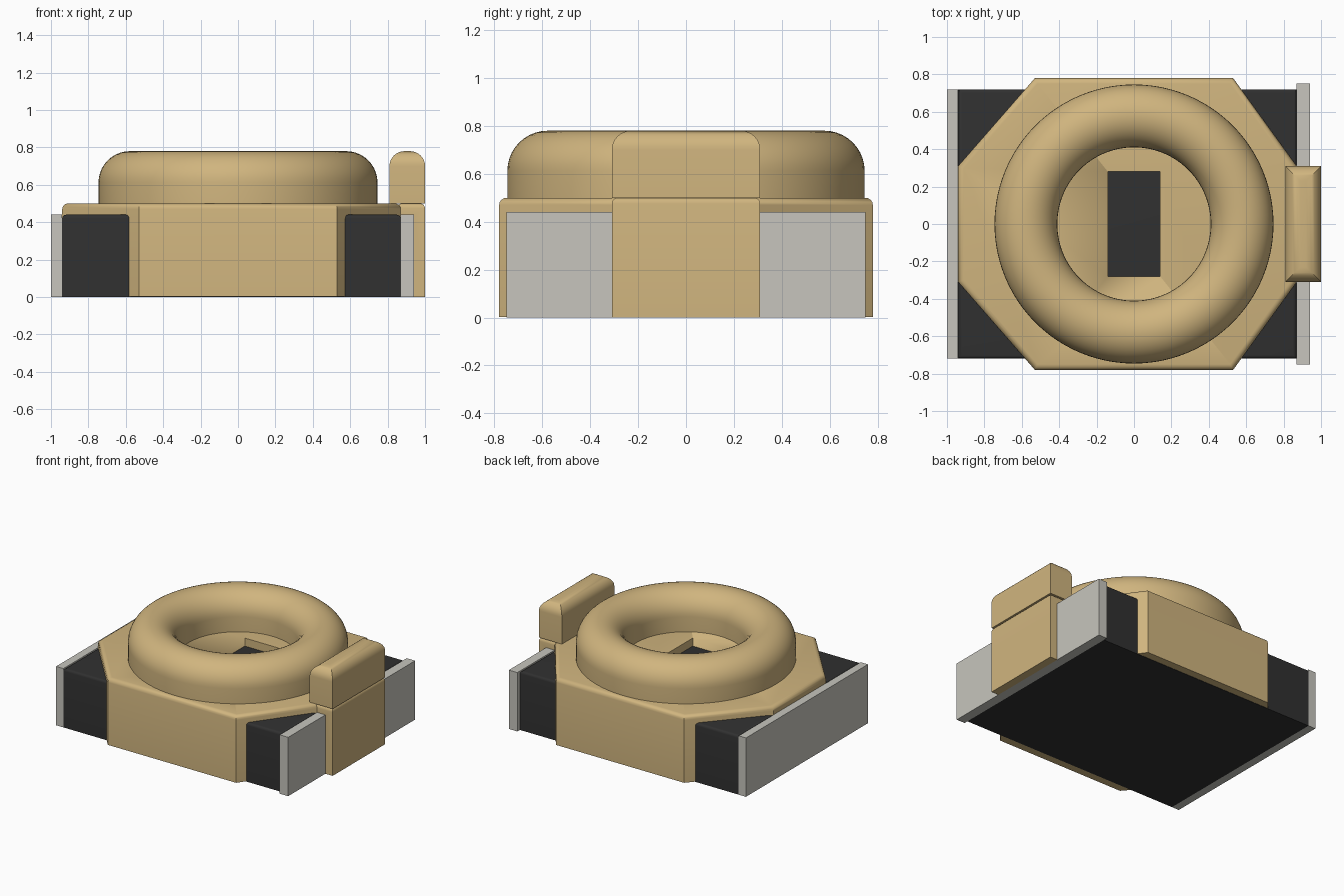
import bpy, bmesh, math
from mathutils import Vector

cube = bpy.data.objects.get("Cube")
if cube:
    bpy.data.objects.remove(cube, do_unlink=True)


def material(name, rgb):
    mat = bpy.data.materials.new(name)
    mat.use_nodes = True
    mat.diffuse_color = (*rgb, 1)
    mat.node_tree.nodes["Principled BSDF"].inputs["Base Color"].default_value = (*rgb, 1)
    return mat


TAN = material("tan plastic", (0.63, 0.46, 0.21))
BLACK = material("black plastic", (0.03, 0.03, 0.03))
GREY = material("light grey", (0.57, 0.56, 0.51))


def finish(name, bm, mat):
    """Turn a bmesh into a shaded, coloured object."""
    bmesh.ops.recalc_face_normals(bm, faces=bm.faces)
    mesh = bpy.data.meshes.new(name)
    bm.to_mesh(mesh)
    bm.free()
    mesh.materials.append(mat)
    obj = bpy.data.objects.new(name, mesh)
    bpy.context.collection.objects.link(obj)
    bpy.ops.object.select_all(action='DESELECT')
    obj.select_set(True)
    bpy.context.view_layer.objects.active = obj
    bpy.ops.object.shade_smooth_by_angle(angle=math.radians(35))
    return obj


def prism(name, outline, direction, mat, round_top=0, segments=4):
    """Extrude a closed outline and round the edges around its top face."""
    bm = bmesh.new()
    face = bm.faces.new([bm.verts.new(p) for p in outline])
    new = bmesh.ops.extrude_face_region(bm, geom=[face])["geom"]
    moved = [v for v in new if isinstance(v, bmesh.types.BMVert)]
    bmesh.ops.translate(bm, verts=moved, vec=Vector(direction))
    # extruding can leave the starting face out, so close any open side
    bmesh.ops.holes_fill(bm, edges=[e for e in bm.edges if e.is_boundary])
    if round_top:
        top = max(v.co.z for v in bm.verts)
        rim = [e for e in bm.edges if all(v.co.z > top - 1e-4 for v in e.verts)]
        bmesh.ops.bevel(bm, geom=rim, offset=round_top, segments=segments,
                        profile=0.5, affect='EDGES', clamp_overlap=True)
    return finish(name, bm, mat)


def box(name, x, y, z, mat, round_top=0, segments=4):
    """Box from ranges in x and z, symmetric in y."""
    outline = [(x[0], -y, z[0]), (x[1], -y, z[0]), (x[1], y, z[0]), (x[0], y, z[0])]
    return prism(name, outline, (0, 0, z[1] - z[0]), mat, round_top, segments)


# Black core and the two end plates
box("core_block", (-0.94, 0.87), 0.72, (0, 0.44), BLACK, 0.02)
box("right_end_plate", (-1, -0.94), 0.72, (0, 0.44), GREY)
box("left_end_plate", (0.87, 0.94), 0.75, (0, 0.44), GREY)

# Eight-sided housing with a rectangular window down to the core
half = [(-0.94, 0.31), (-0.53, 0.78), (0.53, 0.78), (0.87, 0.31)]
octagon = half + [(x, -y) for x, y in reversed(half)]
housing = prism("housing", [(x, y, 0.002) for x, y in octagon], (0, 0, 0.498), TAN, 0.03)
cutter = box("window_cutter", (-0.14, 0.14), 0.28, (0.3, 0.7), TAN)
cutter.hide_render = True
cut = housing.modifiers.new("window", 'BOOLEAN')
cut.operation = 'DIFFERENCE'
cut.solver = 'EXACT'
cut.object = cutter
bpy.context.view_layer.objects.active = housing
bpy.ops.object.modifier_apply(modifier=cut.name)
bpy.data.objects.remove(cutter, do_unlink=True)

# Rounded ring, turned from an arch-shaped section
RADIUS, TUBE, SPRING = 0.578, 0.168, 0.612
section = [(RADIUS + TUBE, 0.495)]
for i in range(21):
    a = math.pi * i / 20
    section.append((RADIUS + TUBE * math.cos(a), SPRING + TUBE * math.sin(a)))
section.append((RADIUS - TUBE, 0.495))
bm = bmesh.new()
verts = [bm.verts.new((r, 0, z)) for r, z in section]
edges = [bm.edges.new(pair) for pair in zip(verts, verts[1:] + verts[:1])]
bmesh.ops.spin(bm, geom=verts + edges, cent=(0, 0, 0), axis=(0, 0, 1),
               angle=math.tau, steps=96)
bmesh.ops.remove_doubles(bm, verts=bm.verts, dist=1e-4)
finish("ring", bm, TAN)

# Side tab: a bracket hooked over the end plate and a rounded key on top
bracket = [(0.94, 0), (1, 0), (1, 0.5), (0.85, 0.5), (0.85, 0.44), (0.94, 0.44)]
prism("tab_bracket", [(x, -0.31, z) for x, z in bracket], (0, 0.62, 0), TAN, 0.025)
box("tab_key", (0.81, 1), 0.31, (0.5, 0.78), TAN, 0.08, 8)
